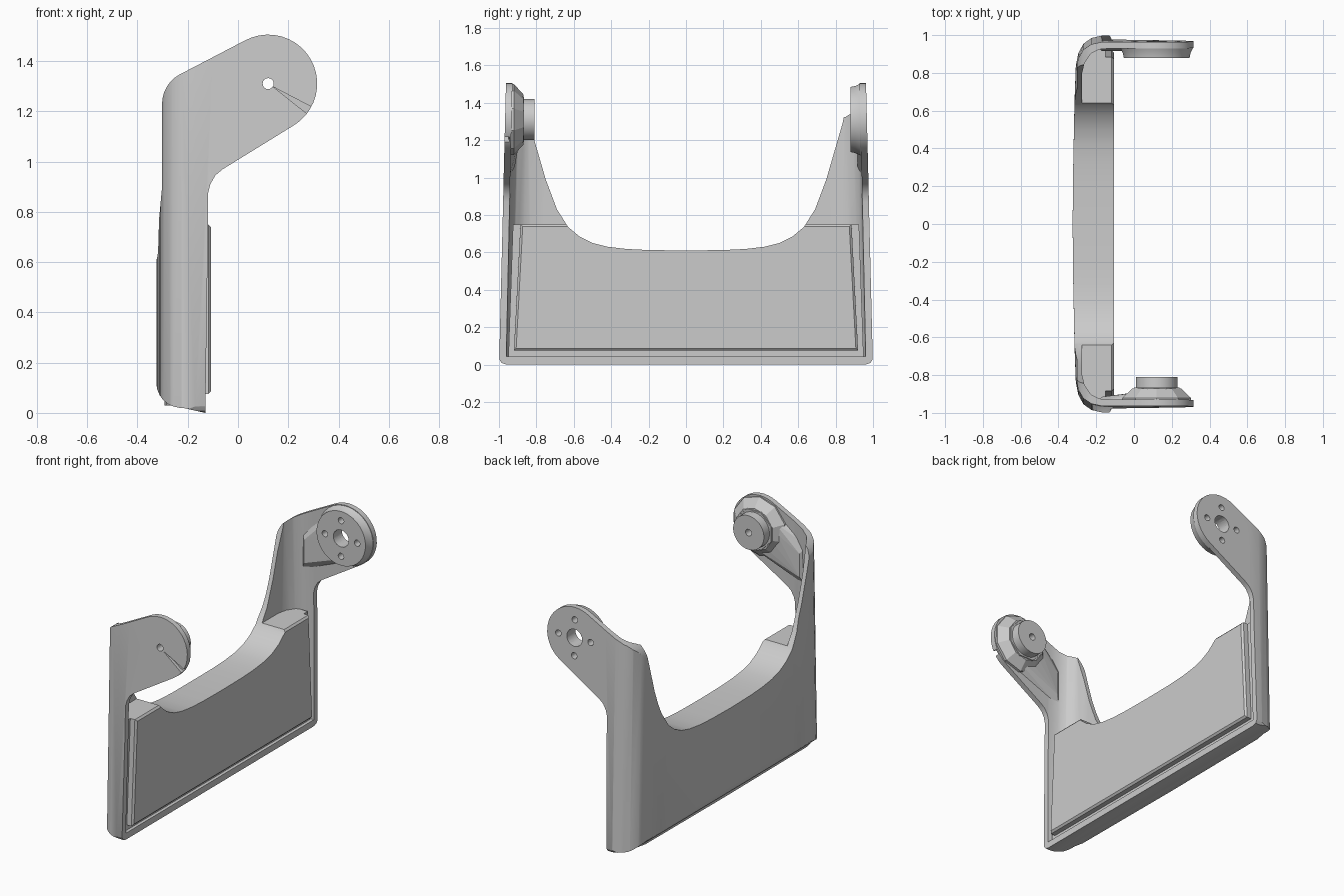
import bpy, bmesh
from math import sin, cos, pi, radians
from mathutils import Vector

cube = bpy.data.objects.get("Cube")
if cube:
    bpy.data.objects.remove(cube)

grey = bpy.data.materials.new("light_grey")
grey.use_nodes = True
COLOUR = (0.6, 0.6, 0.6, 1)
grey.diffuse_color = COLOUR
grey.node_tree.nodes["Principled BSDF"].inputs["Base Color"].default_value = COLOUR


def finish(name, bm):
    bmesh.ops.recalc_face_normals(bm, faces=bm.faces)
    me = bpy.data.meshes.new(name)
    bm.to_mesh(me)
    bm.free()
    me.materials.append(grey)
    ob = bpy.data.objects.new(name, me)
    bpy.context.collection.objects.link(ob)
    return ob


def prism(name, profile, axis, lo, hi, taper=1.0):
    """Extrude a profile along an axis; taper scales y at the far end."""
    def place(p, d, s):
        a, b = p
        return {"x": (d, a, b), "y": (a, d, b), "z": (a, b * s, d)}[axis]
    bm = bmesh.new()
    ends = [[bm.verts.new(place(p, d, s)) for p in profile]
            for d, s in ((lo, 1.0), (hi, taper))]
    for ring in ends:
        bm.faces.new(ring)
    n = len(profile)
    for i in range(n):
        j = (i + 1) % n
        bm.faces.new((ends[0][i], ends[0][j], ends[1][j], ends[1][i]))
    return finish(name, bm)


def circle(cx, cz, r, n=32, start=0.0):
    return [(cx + r * cos(start + 2 * pi * i / n), cz + r * sin(start + 2 * pi * i / n))
            for i in range(n)]


def arc(cx, cz, r, a0, a1, n=8):
    return [(cx + r * cos(radians(a0 + (a1 - a0) * i / n)),
             cz + r * sin(radians(a0 + (a1 - a0) * i / n))) for i in range(n + 1)]


def mirrored(half):
    """Close a half profile given as (a, y) with y >= 0."""
    return half + [(a, -y) for a, y in reversed(half) if y > 0]


def boolean(ob, tool, operation, keep=False):
    mod = ob.modifiers.new("cut", "BOOLEAN")
    mod.operation, mod.solver, mod.object = operation, "EXACT", tool
    graph = bpy.context.evaluated_depsgraph_get()
    old = ob.data
    new = bpy.data.meshes.new_from_object(ob.evaluated_get(graph))
    ob.modifiers.clear()
    ob.data = new
    bpy.data.meshes.remove(old)
    if not keep:
        bpy.data.objects.remove(tool)


def smooth(ob, angle=30):
    ob.data.shade_smooth()
    ob.data.set_sharp_from_angle(angle=radians(angle))


HX, HZ = 0.12, 1.31   # shared hub axis

# Side outline: column, slanted arm and round end
side = ([(-0.13, 0.0), (-0.22, 0.02)] + arc(-0.225, 0.12, 0.1, 265, 180, 6)
        + [(-0.33, 0.16), (-0.33, 0.6), (-0.302, 0.9)]
        + arc(-0.17, 1.23, 0.132, 178, 120, 6)
        + arc(HX, HZ, 0.195, 118, -58, 20)
        + [(-0.06, 0.97), (-0.09, 0.945), (-0.11, 0.91), (-0.12, 0.87), (-0.12, 0.7)])
side_form = prism("side_form", side, "y", -1.2, 1.2)

# Front-on outline: rounded lower corners and the saddle opening
saddle = [(0.0, 0.61), (0.2, 0.612), (0.32, 0.618), (0.42, 0.63), (0.5, 0.65),
          (0.57, 0.685), (0.63, 0.735), (0.69, 0.83), (0.75, 0.99), (0.84, 1.3)]
right_half = [(0.96, 0), (0.985, 0.008), (0.997, 0.025), (1.01, 0.05), (1.01, 1.58), (0.87, 1.58)]
right_half += saddle[::-1]
wall = right_half + [(-y, z) for y, z in reversed(right_half) if y > 0]
wall_form = prism("wall_form", wall, "x", -0.5, 0.5)

# Shell: bowed outer skin, hollowed above the floor
outer = mirrored([(-0.325, 0), (-0.322, 0.3), (-0.315, 0.65), (-0.308, 0.84),
                  (-0.295, 0.905), (-0.268, 0.955), (-0.225, 0.985), (-0.17, 0.998),
                  (-0.1, 1.0), (0.4, 1.0)])
inner = mirrored([(-0.28, 0), (-0.275, 0.82), (-0.262, 0.88), (-0.23, 0.93),
                  (-0.185, 0.955), (-0.12, 0.962), (0.5, 0.962)])
shell = prism("shell", outer, "z", 0.0, 1.6, 0.96)
boolean(shell, prism("cavity", inner, "z", 0.042, 1.7, 0.96), "DIFFERENCE")
boolean(shell, side_form, "INTERSECT")
boolean(shell, wall_form, "INTERSECT", keep=True)

# Core that fills the shell, leaving a shallow groove around the panel
core = prism("core", [(-0.95, 0.03), (0.95, 0.03), (0.925, 0.75), (-0.925, 0.75)],
             "x", -0.295, -0.15)
boolean(core, prism("core_trim", [(x - 0.012, y * 1.004) for x, y in inner], "z",
                    -0.1, 1.6, 0.96), "INTERSECT")
boolean(core, wall_form, "INTERSECT", keep=True)

# Raised panel with a softened border
bm = bmesh.new()
layers = []
for x, d in ((-0.2, 0), (-0.118, 0), (-0.107, 0.012)):
    layers.append([bm.verts.new((x, y, z)) for y, z in
                   ((-0.92 + d, 0.075 + d), (0.92 - d, 0.075 + d),
                    (0.885 - d, 0.75 - d), (-0.885 + d, 0.75 - d))])
bm.faces.new(layers[0])
bm.faces.new(layers[-1])
for a, b in zip(layers, layers[1:]):
    for i in range(4):
        j = (i + 1) % 4
        bm.faces.new((a[i], a[j], b[j], b[i]))
panel = finish("panel", bm)
boolean(panel, wall_form, "INTERSECT")


def lathe(name, rings, n=32):
    """Solid of circles along y, given as (y, radius)."""
    bm = bmesh.new()
    loops = [[bm.verts.new((x, y, z)) for x, z in circle(HX, HZ, r, n, pi / n)]
             for y, r in rings]
    bm.faces.new(loops[0])
    bm.faces.new(loops[-1])
    for a, b in zip(loops, loops[1:]):
        for i in range(n):
            j = (i + 1) % n
            bm.faces.new((a[i], a[j], b[j], b[i]))
    return finish(name, bm)


# Open hub on the back arm
ring_hub = lathe("ring_hub", [(0.955, 0.19), (0.93, 0.192), (0.905, 0.18), (0.88, 0.175)])
# Closed hub on the front arm, a faceted collar and a round pin
pin_hub = lathe("pin_hub", [(-0.955, 0.19), (-0.92, 0.19), (-0.87, 0.135)], 10)
collar = lathe("pin_collar", [(-0.9, 0.14), (-0.865, 0.13)], 8)
pin = lathe("pin", [(-0.9, 0.112), (-0.81, 0.11)])

# Fairings running from each hub back to the column
fairings = []
for name, sign, depth in (("front_fairing", -1, 0.895), ("back_fairing", 1, 0.92)):
    bm = bmesh.new()
    pts = [(x, depth, z) for x, z in circle(HX, HZ, 0.14, 12)]
    pts += [(x, 0.95, z) for x, z in circle(HX, HZ, 0.18, 12)]
    pts += [(-0.2, 0.945, 1.26), (-0.2, 0.945, 1.0), (-0.17, 0.915, 1.21), (-0.17, 0.915, 1.06)]
    for x, y, z in pts:
        bm.verts.new((x, sign * y, z))
    hull = bmesh.ops.convex_hull(bm, input=bm.verts)
    bmesh.ops.delete(bm, geom=list({g for g in hull["geom_interior"]
                                    if isinstance(g, bmesh.types.BMVert)}), context="VERTS")
    fairings.append(finish(name, bm))

# Bores: large centre with four screw holes at the back, one thin bore at the front
bores = [(HX, HZ, 0.055, 0.8, 1.1)]
bores += [(HX + 0.115 * cos(k * pi / 2), HZ + 0.115 * sin(k * pi / 2), 0.02, 0.8, 1.1)
          for k in range(4)]
for x, z, r, lo, hi in bores:
    for part in (shell, ring_hub, fairings[1]):
        boolean(part, prism("bore", circle(x, z, r, 20), "y", lo, hi), "DIFFERENCE")
for part in (shell, pin_hub, collar, pin, fairings[0]):
    boolean(part, prism("bore", circle(HX, HZ, 0.022, 16), "y", -1.1, -0.7), "DIFFERENCE")

# Narrow slit on the outside of the front arm
slit = [(0.14, 1.297), (0.297, 1.215), (0.275, 1.19)]
for part in (shell, pin_hub):
    boolean(part, prism("slit", slit, "y", -1.1, -0.945), "DIFFERENCE")

for part in (shell, core, panel, ring_hub, pin):
    smooth(part)
